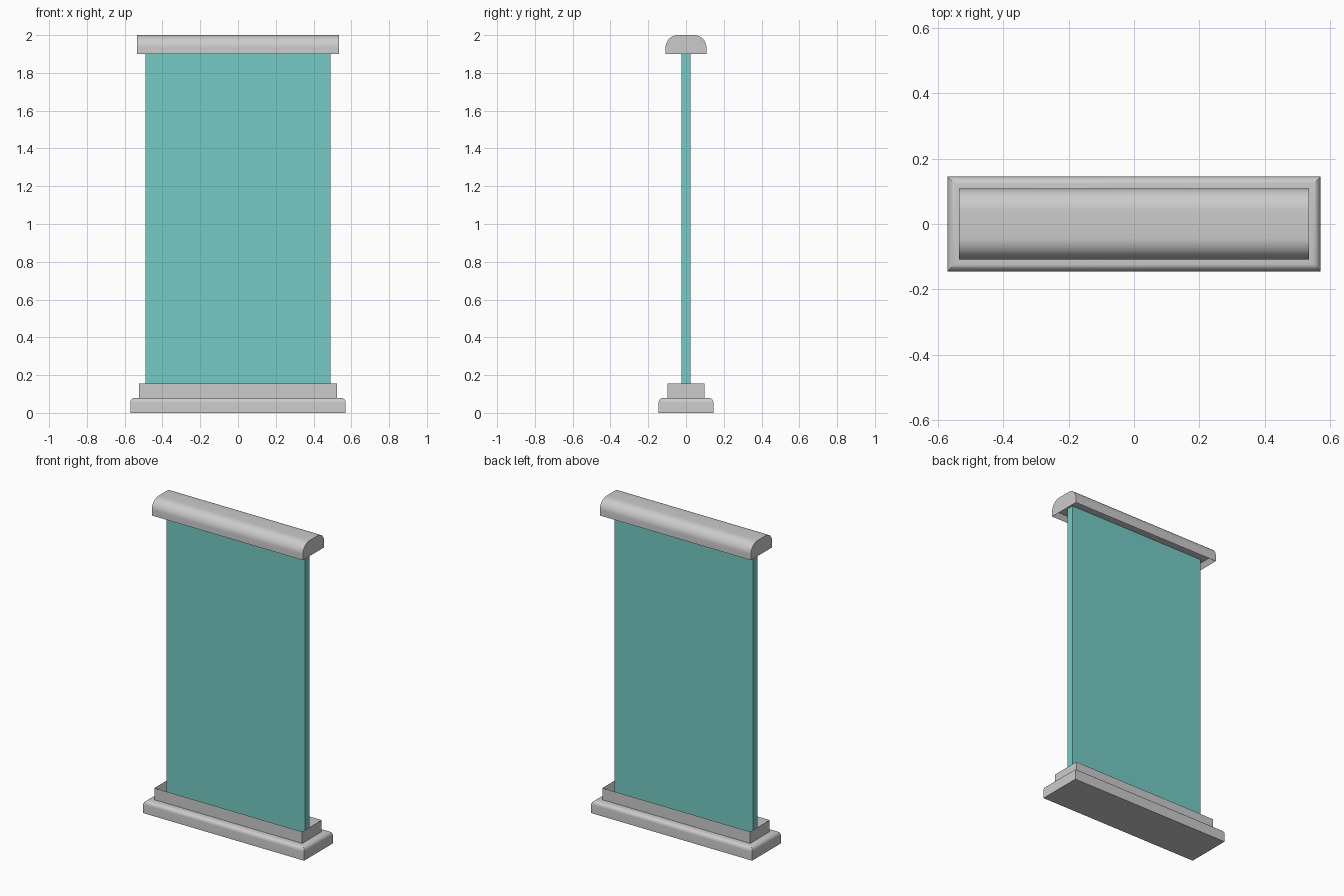
import bpy, bmesh, math

if "Cube" in bpy.data.objects:
    bpy.data.objects.remove(bpy.data.objects["Cube"])


def finish(bm, name, smooth=False):
    bmesh.ops.recalc_face_normals(bm, faces=bm.faces)
    mesh = bpy.data.meshes.new(name)
    bm.to_mesh(mesh)
    bm.free()
    obj = bpy.data.objects.new(name, mesh)
    bpy.context.collection.objects.link(obj)
    if smooth:
        bpy.ops.object.select_all(action='DESELECT')
        obj.select_set(True)
        bpy.context.view_layer.objects.active = obj
        bpy.ops.object.shade_smooth_by_angle(angle=math.radians(30))
    return obj


def box(hx, hy, z0, z1):
    """Box centred on x and y, given half sizes and heights."""
    bm = bmesh.new()
    bmesh.ops.create_cube(bm, size=1)
    for v in bm.verts:
        v.co = (v.co.x * 2 * hx, v.co.y * 2 * hy, z0 if v.co.z < 0 else z1)
    return bm


def hollow(bm, direction, wall, depth):
    """Inset the face pointing up (1) or down (-1) and sink it as a recess."""
    bm.normal_update()
    face = next(f for f in bm.faces if f.normal.z * direction > 0.99
                and all(abs(v.co.z - (max if direction > 0 else min)(w.co.z for w in bm.verts)) < 1e-5
                        for v in f.verts))
    bmesh.ops.inset_region(bm, faces=[face], thickness=wall, use_even_offset=True)
    for v in face.verts:
        v.co.z -= direction * depth


def bevel_top(bm, radius, segments, only_long=False):
    top = max(v.co.z for v in bm.verts)
    edges = [e for e in bm.edges if all(v.co.z > top - 1e-5 for v in e.verts)
             and (not only_long or abs(e.verts[0].co.y - e.verts[1].co.y) < 1e-5)]
    bmesh.ops.bevel(bm, geom=edges, offset=radius, segments=segments,
                    profile=0.5, affect='EDGES')


# Foot slab with rounded upper rim
bm = box(0.57, 0.145, 0, 0.08)
bevel_top(bm, 0.025, 6)
finish(bm, "base", True)

# Open tray that holds the panel
bm = box(0.523, 0.098, 0.075, 0.155)
hollow(bm, 1, 0.02, 0.07)
finish(bm, "base_tray")

# Top rail, rounded along its length and hollow underneath
bm = box(0.535, 0.108, 1.90, 2.0)
hollow(bm, -1, 0.02, 0.03)
bevel_top(bm, 0.065, 10, only_long=True)
finish(bm, "top_cap", True)

# Coloured panel
panel = finish(box(0.49, 0.024, 0.08, 1.935), "panel")
mat = bpy.data.materials.new("teal")
mat.diffuse_color = (0.18, 0.60, 0.56, 1)
mat.use_nodes = True
mat.node_tree.nodes["Principled BSDF"].inputs["Base Color"].default_value = mat.diffuse_color
panel.data.materials.append(mat)
